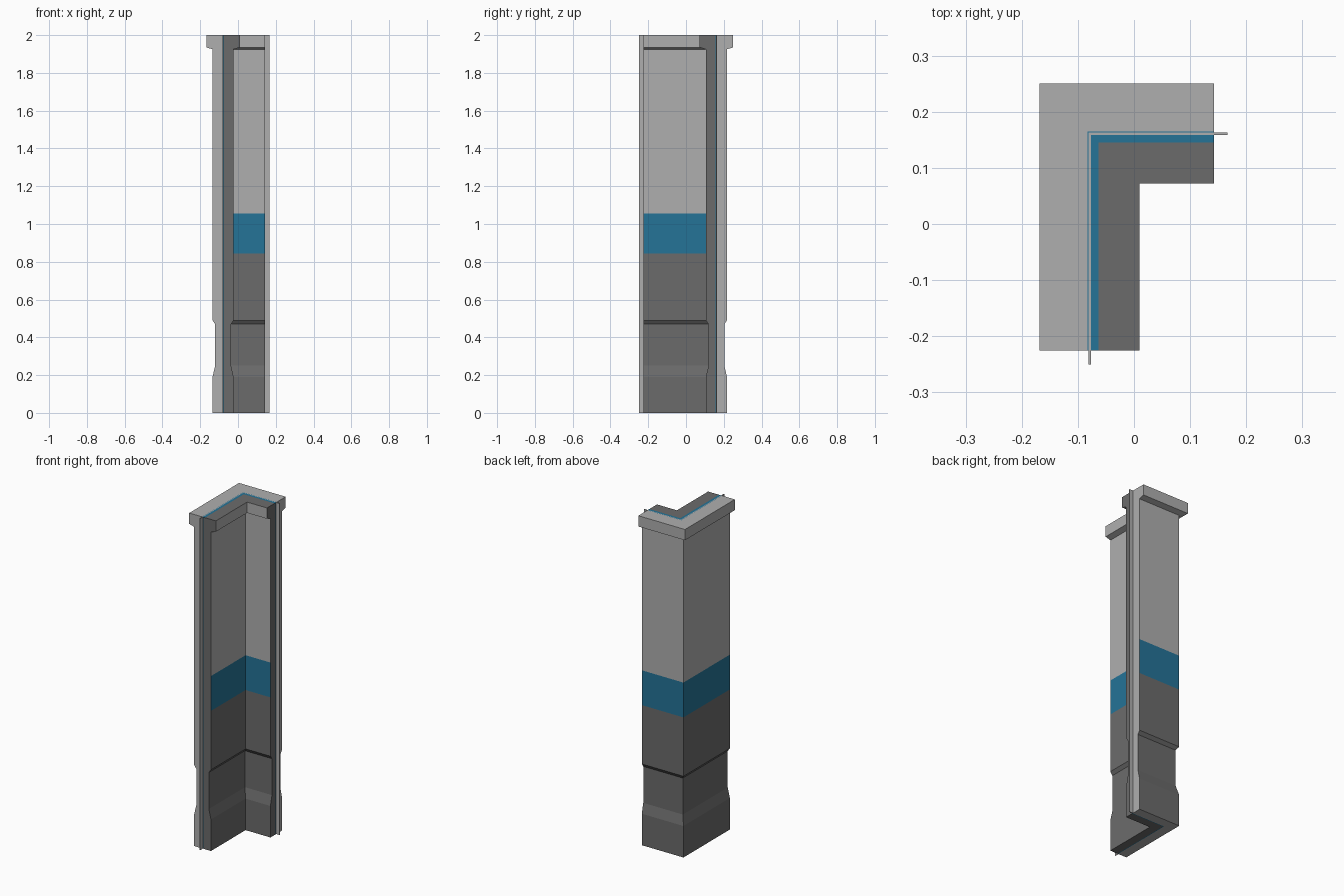
import bpy, bmesh

if "Cube" in bpy.data.objects:
    bpy.data.objects.remove(bpy.data.objects["Cube"])

def material(name, rgb):
    m = bpy.data.materials.new(name)
    m.diffuse_color = (*rgb, 1)
    m.use_nodes = True
    m.node_tree.nodes["Principled BSDF"].inputs["Base Color"].default_value = m.diffuse_color
    return m

MATS = [material("light_grey", (0.43, 0.43, 0.43)),
        material("dark_grey", (0.148, 0.148, 0.148)),
        material("blue", (0.018, 0.172, 0.31))]
LIGHT, DARK, BLUE = 0, 1, 2

CX, CY = -0.079, 0.161            # centre lines of the two wall legs
Y_START, X_END = -0.225, 0.143    # cut ends of the legs

# wall profile: (height, half thickness)
PROFILE = [(0, .056), (.19, .056), (.25, .042), (.47, .042), (.49, .056),
           (.845, .056), (1.055, .056), (1.925, .056), (1.935, .089), (2, .089)]
# strips across the thickness, outer side to inner side
INNER_COLS = [-.004, -.002, .002, .006, .016]
TOP = [LIGHT, BLUE, LIGHT, BLUE, BLUE, DARK]
END = [LIGHT, LIGHT, LIGHT, BLUE, DARK, DARK]
BOTTOM = [LIGHT, LIGHT, LIGHT, BLUE, DARK, DARK]
NC = len(INNER_COLS) + 2

def finish(name, bm):
    bmesh.ops.recalc_face_normals(bm, faces=bm.faces)
    me = bpy.data.meshes.new(name)
    bm.to_mesh(me)
    bm.free()
    for m in MATS:
        me.materials.append(m)
    ob = bpy.data.objects.new(name, me)
    bpy.context.collection.objects.link(ob)
    return ob

# L-shaped wall with cap and stepped base
bm = bmesh.new()
cache = {}

def vert(k, p, c):
    if (k, p, c) not in cache:
        z, h = PROFILE[k]
        s = ([-h] + INNER_COLS + [h])[c]
        xy = [(CX + s, Y_START), (CX + s, CY - s), (X_END, CY - s)][p]
        cache[k, p, c] = bm.verts.new((*xy, z))
    return cache[k, p, c]

def quad(keys, mat):
    bm.faces.new([vert(*k) for k in keys]).material_index = mat

last = len(PROFILE) - 1
for k in range(last):
    mid = (PROFILE[k][0] + PROFILE[k + 1][0]) / 2
    band = DARK if mid < .845 else BLUE if mid < 1.055 else LIGHT
    for c in (0, NC - 1):                       # outer and inner sides
        for p in (0, 1):
            quad([(k, p, c), (k, p + 1, c), (k + 1, p + 1, c), (k + 1, p, c)], band)
    for p in (0, 2):                            # cut ends
        for c in range(NC - 1):
            quad([(k, p, c), (k, p, c + 1), (k + 1, p, c + 1), (k + 1, p, c)], END[c])
for k, colours in ((0, BOTTOM), (last, TOP)):   # bottom and top
    for p in (0, 1):
        for c in range(NC - 1):
            quad([(k, p, c), (k, p, c + 1), (k, p + 1, c + 1), (k, p + 1, c)], colours[c])
finish("corner_wall", bm)

# thin joining fins sticking out of both ends
def box(name, lo, hi, mat):
    bm = bmesh.new()
    bmesh.ops.create_cube(bm, size=1)
    for v in bm.verts:
        v.co = [hi[i] if v.co[i] > 0 else lo[i] for i in range(3)]
    for f in bm.faces:
        f.material_index = mat
    finish(name, bm)

T = .002
box("front_fin", (CX - T, -.25, 0), (CX + T, Y_START, 2), LIGHT)
box("side_fin", (X_END, CY - T, 0), (.167, CY + T, 2), LIGHT)
